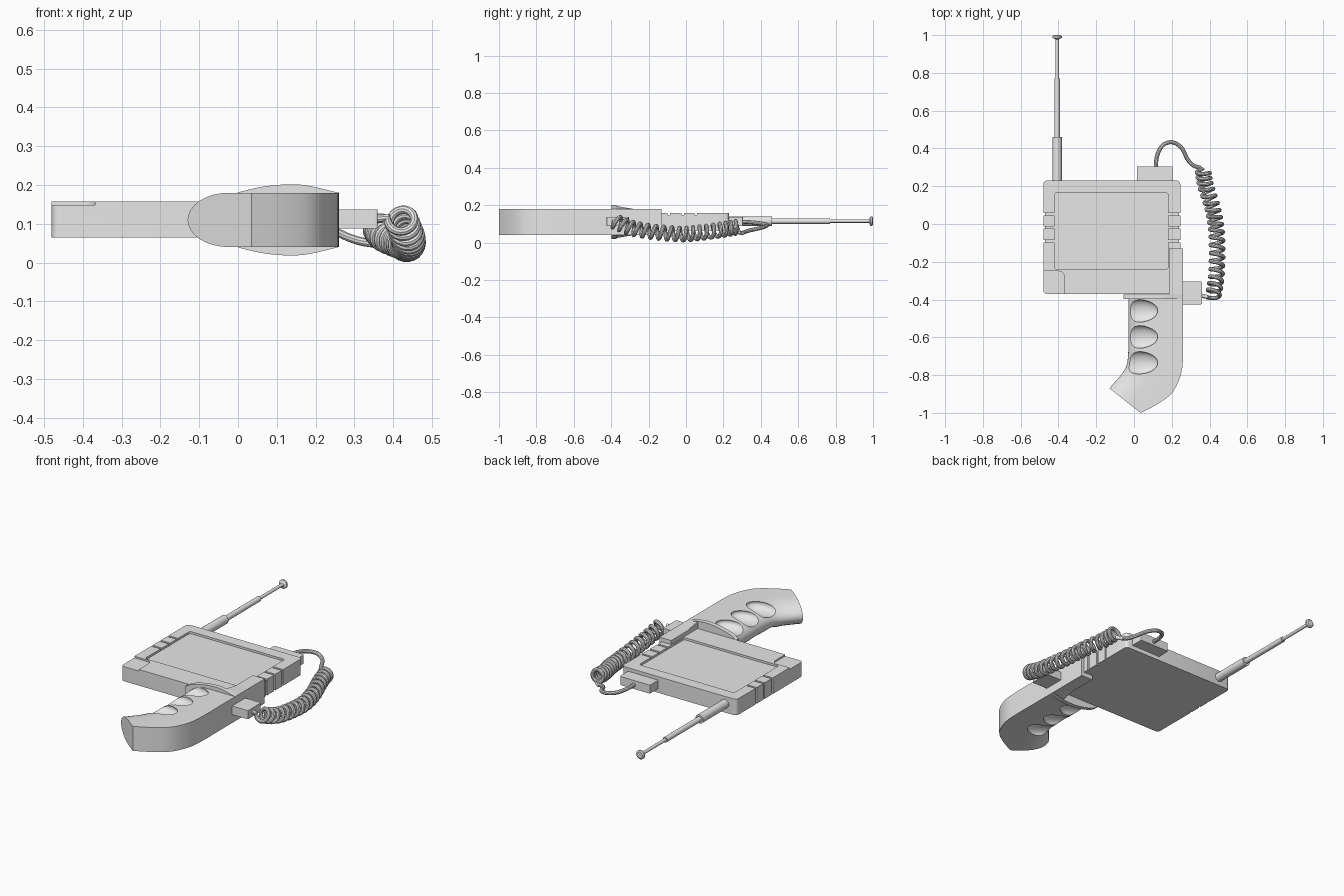
import bpy, bmesh
from math import sin, cos, pi, radians
from mathutils import Vector

if "Cube" in bpy.data.objects:
    bpy.data.objects.remove(bpy.data.objects["Cube"])

grey = bpy.data.materials.new("light_grey")
grey.use_nodes = True
grey.diffuse_color = (0.8, 0.8, 0.8, 1)
grey.node_tree.nodes["Principled BSDF"].inputs["Base Color"].default_value = (0.8, 0.8, 0.8, 1)


def select(ob):
    bpy.ops.object.select_all(action='DESELECT')
    ob.select_set(True)
    bpy.context.view_layer.objects.active = ob


def finish(name, bm):
    bmesh.ops.recalc_face_normals(bm, faces=bm.faces)
    me = bpy.data.meshes.new(name)
    bm.to_mesh(me)
    bm.free()
    me.materials.append(grey)
    ob = bpy.data.objects.new(name, me)
    bpy.context.collection.objects.link(ob)
    return ob


def smooth(ob):
    select(ob)
    bpy.ops.object.shade_smooth_by_angle(angle=radians(32))


def box(name, x, y, z, corner=0.0):
    """Box from ranges, with its upright edges rounded by corner."""
    bm = bmesh.new()
    bmesh.ops.create_cube(bm, size=1)
    for v in bm.verts:
        v.co = [r[0] if c < 0 else r[1] for r, c in zip((x, y, z), v.co)]
    if corner:
        upright = [e for e in bm.edges
                   if abs(e.verts[0].co.z - e.verts[1].co.z) > 1e-4]
        bmesh.ops.bevel(bm, geom=upright, offset=corner, segments=4,
                        profile=0.5, affect='EDGES')
    return finish(name, bm)


def loft(name, rings):
    """Closed skin through equal rings of points, capped at both ends."""
    bm = bmesh.new()
    loops = [[bm.verts.new(p) for p in ring] for ring in rings]
    n = len(loops[0])
    for a, b in zip(loops, loops[1:]):
        for i in range(n):
            j = (i + 1) % n
            bm.faces.new((a[i], a[j], b[j], b[i]))
    bm.faces.new(loops[0])
    bm.faces.new(loops[-1])
    return finish(name, bm)


def spline(points, steps):
    """Catmull-Rom samples through points of any dimension."""
    pts = [Vector(p) for p in points]
    pts = [pts[0] * 2 - pts[1]] + pts + [pts[-1] * 2 - pts[-2]]
    out = []
    for a, b, c, d in zip(pts, pts[1:], pts[2:], pts[3:]):
        for k in range(steps):
            t = k / steps
            out.append((b * 2 + (c - a) * t + (a * 2 - b * 5 + c * 4 - d) * t * t
                        + (b * 3 - a - c * 3 + d) * t ** 3) * 0.5)
    return out + [pts[-2]]


def cut(ob, cutter):
    cutter.hide_render = True
    mod = ob.modifiers.new("cut", 'BOOLEAN')
    mod.object, mod.operation, mod.solver = cutter, 'DIFFERENCE', 'EXACT'
    select(ob)
    bpy.ops.object.modifier_apply(modifier=mod.name)
    bpy.data.objects.remove(cutter)


MID = 0.11      # mid height of the grip
HALF = 0.07     # half thickness of the grip

# Flat case with recessed screen, lowered corner and side grooves
case = box("case", (-0.48, 0.245), (-0.37, 0.23), (0.065, 0.157), 0.02)
cut(case, box("screen_cutter", (-0.42, 0.18), (-0.24, 0.165), (0.145, 0.2), 0.012))
cut(case, box("corner_cutter", (-0.6, -0.368), (-0.5, -0.25), (0.148, 0.2), 0.03))
for y in (0.052, -0.018, -0.092):
    for inner, rim, outer in ((-0.42, -0.472, -0.6), (0.18, 0.237, 0.4)):
        span = (y - 0.006, y + 0.006)
        cut(case, box("rim_cutter", sorted((inner, outer)), span, (0.147, 0.2)))
        cut(case, box("side_cutter", sorted((rim, outer)), span, (0.0, 0.2)))
smooth(case)

# Grip: inner edge, outer edge and share of the width that is rounded
sections = spline([
    (-0.03, -0.385, 0.26, -0.385, 0.4),
    (-0.03, -0.53, 0.26, -0.53, 0.4),
    (-0.03, -0.67, 0.26, -0.68, 0.4),
    (-0.04, -0.75, 0.25, -0.79, 0.42),
    (-0.07, -0.80, 0.205, -0.89, 0.48),
    (-0.10, -0.835, 0.13, -0.95, 0.55),
    (-0.13, -0.87, 0.035, -1.0, 0.65)], 4)
rings = []
for ix, iy, ox, oy, part in sections:
    inner, outer = Vector((ix, iy, MID)), Vector((ox, oy, MID))
    ring = [outer + Vector((0, 0, HALF))]
    for k in range(17):
        a = pi * k / 16
        ring.append(inner.lerp(outer, part * (1 - sin(a))) + Vector((0, 0, HALF * cos(a))))
    ring.append(outer - Vector((0, 0, HALF)))
    rings.append(ring)
grip = loft("grip", rings)

# Finger hollows on both faces of the grip
for y in (-0.46, -0.598, -0.735):
    for side in (1, -1):
        bm = bmesh.new()
        bmesh.ops.create_uvsphere(bm, u_segments=32, v_segments=16, radius=1)
        for v in bm.verts:
            v.co = (0.03 + v.co.x * 0.1, y + v.co.y * 0.06, MID + side * 0.06 + v.co.z * 0.035)
        cut(grip, finish("finger_cutter", bm))
smooth(grip)

# Arm holding the side of the case
box("grip_arm", (0.185, 0.26), (-0.39, -0.13), (0.04, 0.18))

# Arched collar between grip and case
arch = spline([(-0.055, 0.045), (-0.02, 0.064), (0.04, 0.081), (0.1, 0.09),
               (0.17, 0.09), (0.26, 0.07)], 4)
smooth(loft("collar", [[(x, y, MID + h) for x, h in arch]
                       + [(x, y, MID - h) for x, h in reversed(arch)]
                       for y in (-0.398, -0.372)]))

# Wedge fading the collar into the arm
loft("collar_wedge", [[(0.186, y, MID + h), (0.259, y, MID + 0.069),
                       (0.259, y, MID - 0.069), (0.186, y, MID - h)]
                      for y, h in ((-0.38, 0.087), (-0.28, 0.07))])

# Cable plugs
box("side_plug", (0.25, 0.36), (-0.425, -0.305), (0.088, 0.137), 0.006)
box("back_plug", (0.015, 0.205), (0.22, 0.305), (0.088, 0.137), 0.006)

# Telescopic antenna, turned from its radius along y
profile = [(0.22, 0.025), (0.46, 0.025), (0.46, 0.015), (0.77, 0.015),
           (0.77, 0.009), (0.978, 0.009), (0.986, 0.025), (0.995, 0.025), (1.0, 0.018)]
smooth(loft("antenna", [[(-0.407 + r * cos(pi * k / 12), y, 0.115 + r * sin(pi * k / 12))
                         for k in range(24)] for y, r in profile]))

# Cord: loop from the back plug, sagging coil, then into the side plug
path = spline([(0.115, 0.295, 0.112), (0.122, 0.36, 0.108), (0.15, 0.415, 0.1),
               (0.2, 0.433, 0.092), (0.25, 0.405, 0.08), (0.285, 0.34, 0.065),
               (0.315, 0.31, 0.055), (0.345, 0.3, 0.05)], 6)
axis = spline([(0.365, 0.285, 0.085), (0.38, 0.2, 0.07), (0.415, 0.09, 0.055),
               (0.435, -0.02, 0.046), (0.44, -0.15, 0.055),
               (0.435, -0.28, 0.075), (0.418, -0.39, 0.115)], 60)
for i, centre in enumerate(axis):
    t = (axis[min(i + 1, len(axis) - 1)] - axis[max(i - 1, 0)]).normalized()
    side = t.cross(Vector((0, 0, 1))).normalized()
    a = 2 * pi * 18.25 * i / (len(axis) - 1) - pi / 2
    path.append(centre + (side * cos(a) + side.cross(t) * sin(a)) * 0.034)
path += [Vector((0.372, -0.385, 0.113)), Vector((0.35, -0.375, 0.113))]

curve = bpy.data.curves.new("cord", 'CURVE')
curve.dimensions = '3D'
curve.bevel_depth = 0.011
curve.bevel_resolution = 3
curve.use_fill_caps = True
line = curve.splines.new('POLY')
line.points.add(len(path) - 1)
for point, p in zip(line.points, path):
    point.co = (*p, 1)
curve.materials.append(grey)
cord = bpy.data.objects.new("cord", curve)
bpy.context.collection.objects.link(cord)
select(cord)
bpy.ops.object.convert(target='MESH')
smooth(bpy.context.view_layer.objects.active)
